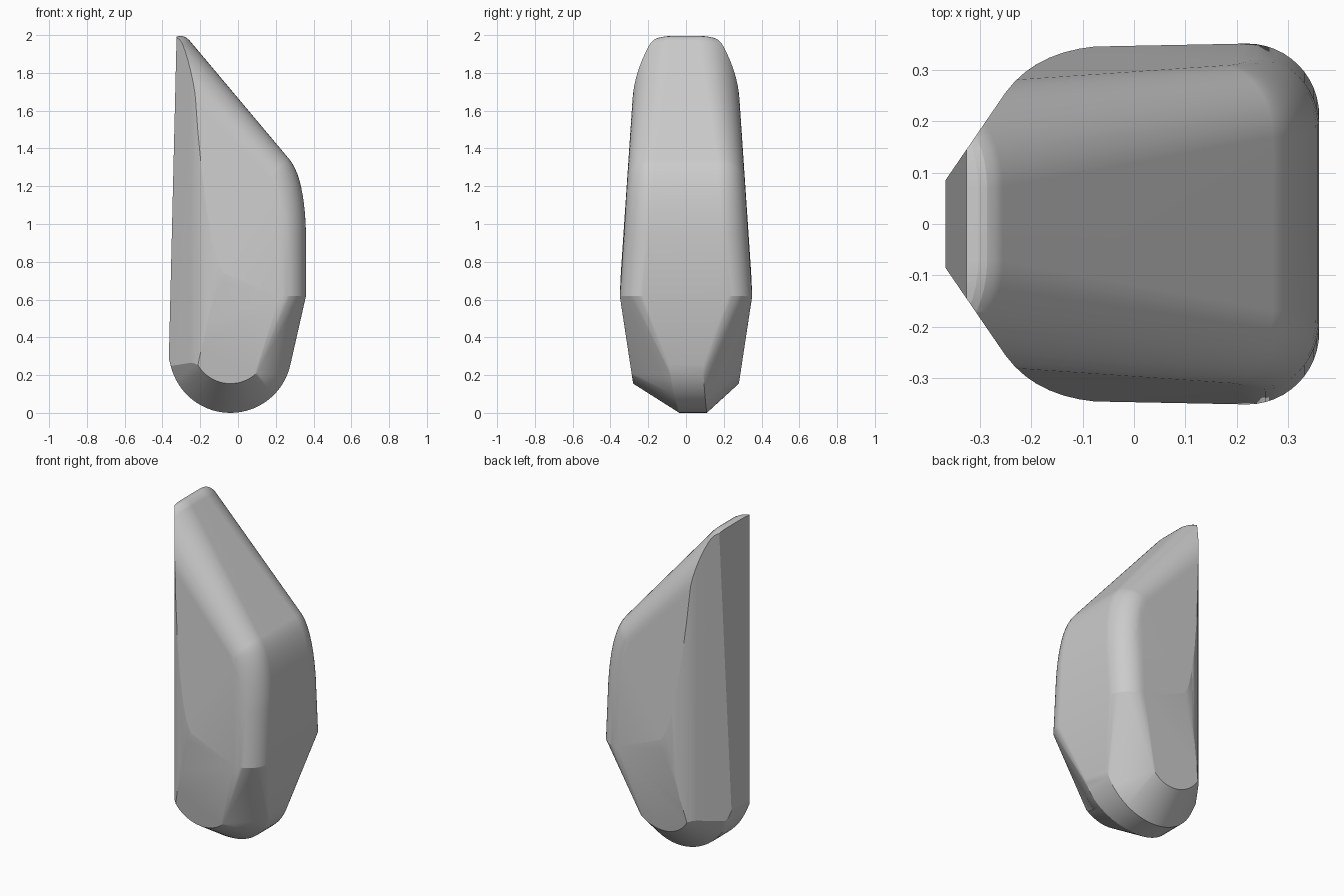
import bpy, bmesh, math
from mathutils import Vector

if "Cube" in bpy.data.objects:
    bpy.data.objects.remove(bpy.data.objects["Cube"])


def bezier(a, b, c, n):
    """Quadratic curve through 2D points, end points included."""
    out = []
    for i in range(n + 1):
        t = i / n
        out.append(tuple(a[k] * (1 - t) ** 2 + 2 * b[k] * t * (1 - t) + c[k] * t * t for k in (0, 1)))
    return out


def hull(points):
    bm = bmesh.new()
    for p in points:
        bm.verts.new(p)
    res = bmesh.ops.convex_hull(bm, input=bm.verts[:])
    junk = {g for g in res["geom_interior"] + res["geom_unused"] if isinstance(g, bmesh.types.BMVert)}
    bmesh.ops.delete(bm, geom=list(junk), context="VERTS")
    bmesh.ops.remove_doubles(bm, verts=bm.verts[:], dist=0.0005)
    return bm


def cut(bm, co, no):
    """Trim a convex solid by a plane and close it again."""
    bmesh.ops.bisect_plane(bm, geom=bm.verts[:] + bm.edges[:] + bm.faces[:], dist=1e-5,
                           plane_co=co, plane_no=no, clear_outer=True)
    pts = [v.co.copy() for v in bm.verts]
    bm.free()
    return hull(pts)


def half_width(z):
    return 0.35 - 0.065 * (z - 0.63)


pts = []

# Right edge and sloped top: rounded cross-sections swept along the profile
profile = [(0.36, 0.62)] + bezier((0.36, 0.95), (0.352, 1.25), (0.27, 1.345), 10)
profile += bezier((-0.255, 1.97), (-0.29, 2.012), (-0.34, 1.985), 5) + [(-0.6, 1.88)]
for i, (x, z) in enumerate(profile):
    a = profile[max(i - 1, 0)]
    b = profile[min(i + 1, len(profile) - 1)]
    if i == 0:
        n = Vector((-1, 0))
    elif z > 1.9:
        n = Vector((-0.765, -0.647))
    elif i == 11:
        n = Vector((-0.765, -0.647))
    elif x < -0.5:
        n = Vector((0, -1))
    else:
        t = Vector((b[0] - a[0], b[1] - a[1])).normalized()
        n = Vector((-t.y, t.x))
    r = 0.14 + 0.06 * min(max((z - 1.33) / 0.65, 0), 1)
    W = half_width(z + n.y * r)
    for k in range(13):
        th = math.pi / 2 * k / 12
        d = r * (1 - math.cos(th))
        for s in (-1, 1):
            pts.append((x + n.x * d, s * (W - r + r * math.sin(th)), z + n.y * d))

# Widest crease on both sides, continued past the back cuts
for s in (-1, 1):
    pts += [(-0.07, s * 0.345, 0.74), (-0.5, s * 0.335, 0.78)]

# Rounded foot: outer rim and smaller side arcs
for i in range(31):
    a = math.radians(180 + 168 * i / 30)
    k = max(0, -math.sin(a)) ** 2
    x, z = -0.04 + 0.325 * math.cos(a), 0.325 + 0.325 * math.sin(a)
    pts += [(x, -0.09 + 0.055 * k, z), (x, 0.09 + 0.02 * k, z)]
for i in range(21):
    a = math.radians(180 + 135 * i / 20)
    x, z = -0.04 + 0.2 * math.cos(a), 0.355 + 0.2 * math.sin(a)
    for s in (-1, 1):
        pts.append((x, s * (0.28 + 0.149 * (z - 0.155)), z))

bm = hull(pts)

# Flat back face, then chamfered and rounded back corners
bm = cut(bm, (-0.365, 0, 0.33), (-1, 0, 0.024))
corner = [(-0.363, 0.09)] + bezier((-0.25, 0.255), (-0.185, 0.345), (-0.04, 0.347), 8)
for (x0, y0), (x1, y1) in zip(corner, corner[1:]):
    for s in (-1, 1):
        bm = cut(bm, (x0, s * y0, 0), (-(y1 - y0), s * (x1 - x0), 0))

bmesh.ops.dissolve_limit(bm, angle_limit=math.radians(0.6), verts=bm.verts[:], edges=bm.edges[:])
bmesh.ops.recalc_face_normals(bm, faces=bm.faces[:])
low = min(v.co.z for v in bm.verts)
for v in bm.verts:
    v.co.z -= low

mesh = bpy.data.meshes.new("body")
bm.to_mesh(mesh)
bm.free()
body = bpy.data.objects.new("body", mesh)
bpy.context.collection.objects.link(body)

# Single grey material
grey = bpy.data.materials.new("grey")
grey.diffuse_color = (0.6, 0.6, 0.6, 1)
grey.use_nodes = True
grey.node_tree.nodes["Principled BSDF"].inputs["Base Color"].default_value = grey.diffuse_color
mesh.materials.append(grey)

# Smooth fillets, crisp creases
bpy.context.view_layer.objects.active = body
body.select_set(True)
bpy.ops.object.shade_smooth_by_angle(angle=math.radians(16))
wn = body.modifiers.new("weighted_normals", "WEIGHTED_NORMAL")
wn.keep_sharp = True
